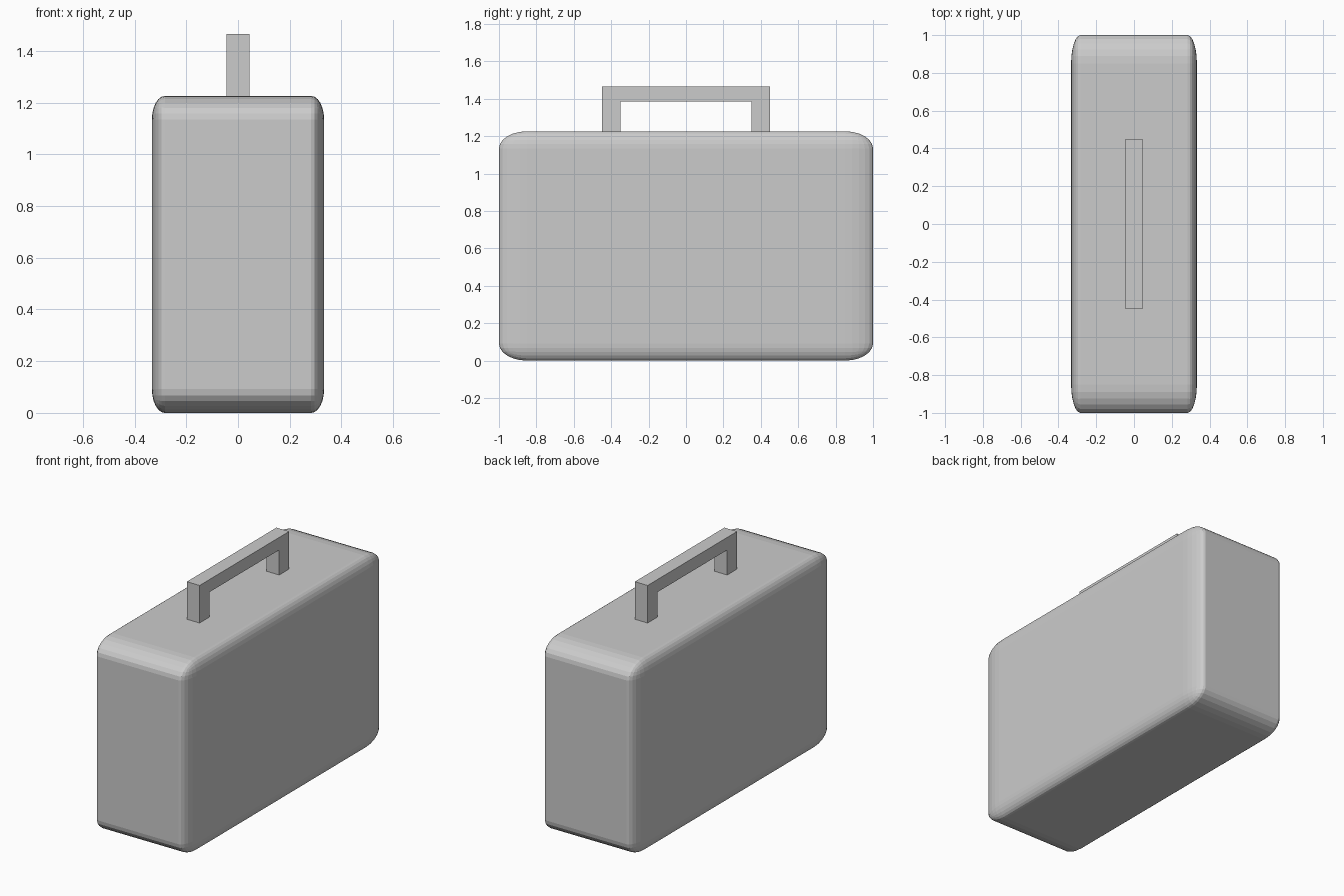
import bpy
import bmesh

if "Cube" in bpy.data.objects:
    bpy.data.objects.remove(bpy.data.objects["Cube"])

BODY = (0.333, 1.0, 0.613)   # half sizes


def add_object(name, bm):
    bmesh.ops.recalc_face_normals(bm, faces=bm.faces)
    mesh = bpy.data.meshes.new(name)
    bm.to_mesh(mesh)
    bm.free()
    obj = bpy.data.objects.new(name, mesh)
    bpy.context.collection.objects.link(obj)
    return obj


# Case body: a rounded cube stretched afterwards, so the rounding is uneven
bm = bmesh.new()
bmesh.ops.create_cube(bm, size=2)
bmesh.ops.bevel(bm, geom=bm.edges[:], offset=0.15, offset_type='OFFSET',
                segments=6, profile=0.5, affect='EDGES')
bmesh.ops.scale(bm, vec=BODY, verts=bm.verts)
bmesh.ops.translate(bm, vec=(0, 0, BODY[2]), verts=bm.verts)
add_object("case_body", bm)

# Carry handle: a square arch profile extruded across the width
half = [(0.45, 1.222), (0.45, 1.465)]
inner = [(0.35, 1.385), (0.35, 1.222)]
arch = half + [(-y, z) for y, z in reversed(half)]
arch += [(-y, z) for y, z in reversed(inner)] + inner
bm = bmesh.new()
face = bm.faces.new([bm.verts.new((-0.045, y, z)) for y, z in arch])
side = bmesh.ops.extrude_face_region(bm, geom=[face], use_keep_orig=True)
moved = [v for v in side["geom"] if isinstance(v, bmesh.types.BMVert)]
bmesh.ops.translate(bm, vec=(0.09, 0, 0), verts=moved)
add_object("carry_handle", bm)
